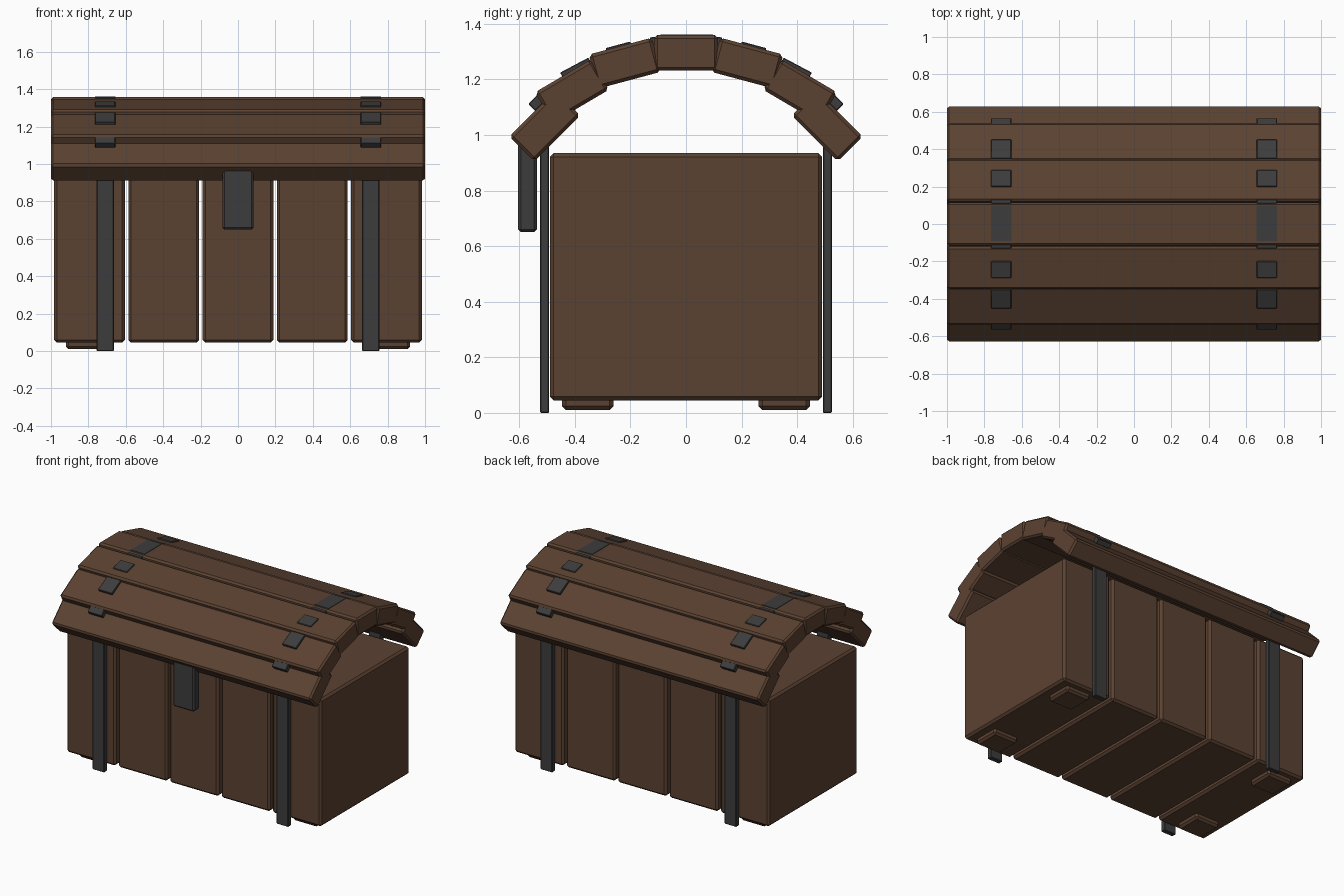
import bpy, math
from mathutils import Matrix, Vector

if "Cube" in bpy.data.objects:
    bpy.data.objects.remove(bpy.data.objects["Cube"])


def material(name, rgb):
    m = bpy.data.materials.new(name)
    m.diffuse_color = (*rgb, 1)
    m.use_nodes = True
    m.node_tree.nodes["Principled BSDF"].inputs["Base Color"].default_value = m.diffuse_color
    return m


wood = material("brown wood", (0.105, 0.054, 0.031))
iron = material("dark iron", (0.046, 0.046, 0.047))


def box(name, loc, size, mat, bevel=0.0, tilt=0.0):
    """Chamfered box, tilted about the x axis (degrees)."""
    bpy.ops.mesh.primitive_cube_add(size=1)
    o = bpy.context.object
    o.name = name
    o.data.transform(Matrix.Diagonal((*size, 1)))
    o.location = loc
    o.rotation_euler.x = math.radians(tilt)
    o.data.materials.append(mat)
    if bevel:
        b = o.modifiers.new("chamfer", "BEVEL")
        b.width = bevel
        b.segments = 1
    return o


# body: five full-depth slabs with narrow gaps
for i in range(5):
    box("body_slab", ((i - 2) * 0.397, 0, 0.49), (0.378, 0.98, 0.89), wood, 0.014)

# feet
for sx in (-1, 1):
    for sy in (-1, 1):
        box("foot", (sx * 0.825, sy * 0.353, 0.04), (0.19, 0.185, 0.06), wood, 0.014)

# upright straps, front and back
for sx in (-1, 1):
    for sy in (-1, 1):
        box("body_strap", (sx * 0.71, sy * 0.509, 0.49), (0.092, 0.034, 0.98), iron, 0.004)

# arched lid: (y, z, tilt) of each plank, mirrored front to back
box("lid_plank", (0, 0, 1.295), (2, 0.23, 0.128), wood, 0.012)
for y, z, a in ((0.22, 1.258, 15), (0.41, 1.158, 30.5), (0.508, 1.032, 45)):
    for s in (-1, 1):
        box("lid_plank", (0, s * y, z), (2, 0.235, 0.127), wood, 0.012, -s * a)

# lid strap plates: (y, z of outer face, length, tilt)
plates = ((0.12, 1.352, 0.022, 8), (0.245, 1.324, 0.092, 15),
          (0.402, 1.251, 0.115, 28), (0.541, 1.138, 0.075, 45))
for sx in (-1, 1):
    box("lid_strap", (sx * 0.71, 0.003, 1.347), (0.108, 0.19, 0.03), iron)
    for y, z, length, a in plates:
        for s in (-1, 1):
            n = Vector((0, s * math.sin(math.radians(a)), math.cos(math.radians(a))))
            t = 0.036
            box("lid_strap", Vector((sx * 0.71, s * y, z)) - n * t / 2,
                (0.108, length, t), iron, 0.003, -s * a)

# front latch
box("latch", (0, -0.57, 0.825), (0.165, 0.068, 0.35), iron, 0.01)
